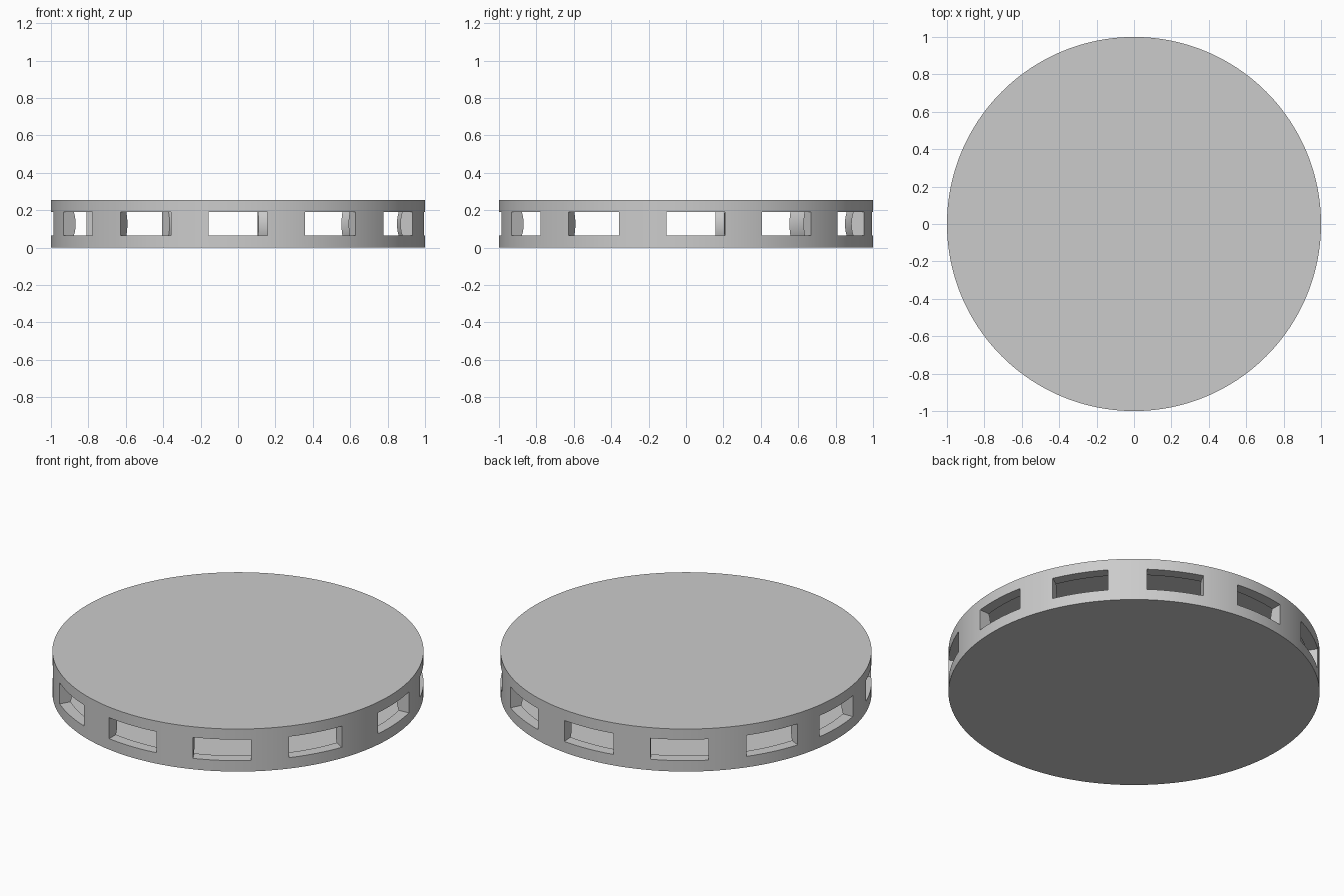
import bpy, bmesh
from math import radians, cos, sin, pi
from mathutils import Matrix

if "Cube" in bpy.data.objects:
    bpy.data.objects.remove(bpy.data.objects["Cube"])

H = 0.253          # overall height
R_PLATE = 0.97     # plate radius = inner rim radius
BULGE = 0.045      # how far the inner wall swells inward at mid height
SEG = 192


def make_object(name, bm):
    bmesh.ops.recalc_face_normals(bm, faces=bm.faces)
    mesh = bpy.data.meshes.new(name)
    bm.to_mesh(mesh)
    bm.free()
    obj = bpy.data.objects.new(name, mesh)
    bpy.context.collection.objects.link(obj)
    return obj


def smooth(obj):
    bpy.ops.object.select_all(action='DESELECT')
    obj.select_set(True)
    bpy.context.view_layer.objects.active = obj
    bpy.ops.object.shade_smooth_by_angle(angle=radians(30))


# Rim: straight outside, swelling inner wall, lathed around z
profile = [(1, 0), (1, H)]
for i in range(13):
    t = 1 - 2 * i / 12
    profile.append((R_PLATE - BULGE * (1 - t * t), H / 2 * (1 + t)))
bm = bmesh.new()
rings = []
for s in range(SEG):
    a = 2 * pi * s / SEG
    rings.append([bm.verts.new((r * cos(a), r * sin(a), z)) for r, z in profile])
n = len(profile)
for s in range(SEG):
    p, q = rings[s], rings[(s + 1) % SEG]
    for i in range(n):
        j = (i + 1) % n
        bm.faces.new((p[i], q[i], q[j], p[j]))
rim = make_object("rim", bm)

# Window cutters: front half on a 30 degree grid, back half turned by 3 degrees
angles = [180 + 30 * i for i in range(6)] + [3 + 30 * i for i in range(6)]
bm = bmesh.new()
for deg in angles:
    m = (Matrix.Rotation(radians(deg), 4, 'Z')
         @ Matrix.Translation((0.97, 0, 0.1275))
         @ Matrix.Diagonal((0.2, 0.313, 0.125, 1)))
    bmesh.ops.create_cube(bm, size=1, matrix=m)
cutter = make_object("window_cutter", bm)
cutter.hide_render = True

mod = rim.modifiers.new("windows", 'BOOLEAN')
mod.operation = 'DIFFERENCE'
mod.solver = 'EXACT'
mod.object = cutter
bpy.context.view_layer.objects.active = rim
bpy.ops.object.modifier_apply(modifier=mod.name)
bpy.data.objects.remove(cutter)
smooth(rim)

# Thin plates closing the top and bottom, flush with the rim
T = 0.005
for name, z in (("top_plate", H - T / 2), ("bottom_plate", T / 2)):
    bm = bmesh.new()
    bmesh.ops.create_cone(bm, cap_ends=True, segments=SEG, radius1=R_PLATE,
                          radius2=R_PLATE, depth=T,
                          matrix=Matrix.Translation((0, 0, z)))
    smooth(make_object(name, bm))
